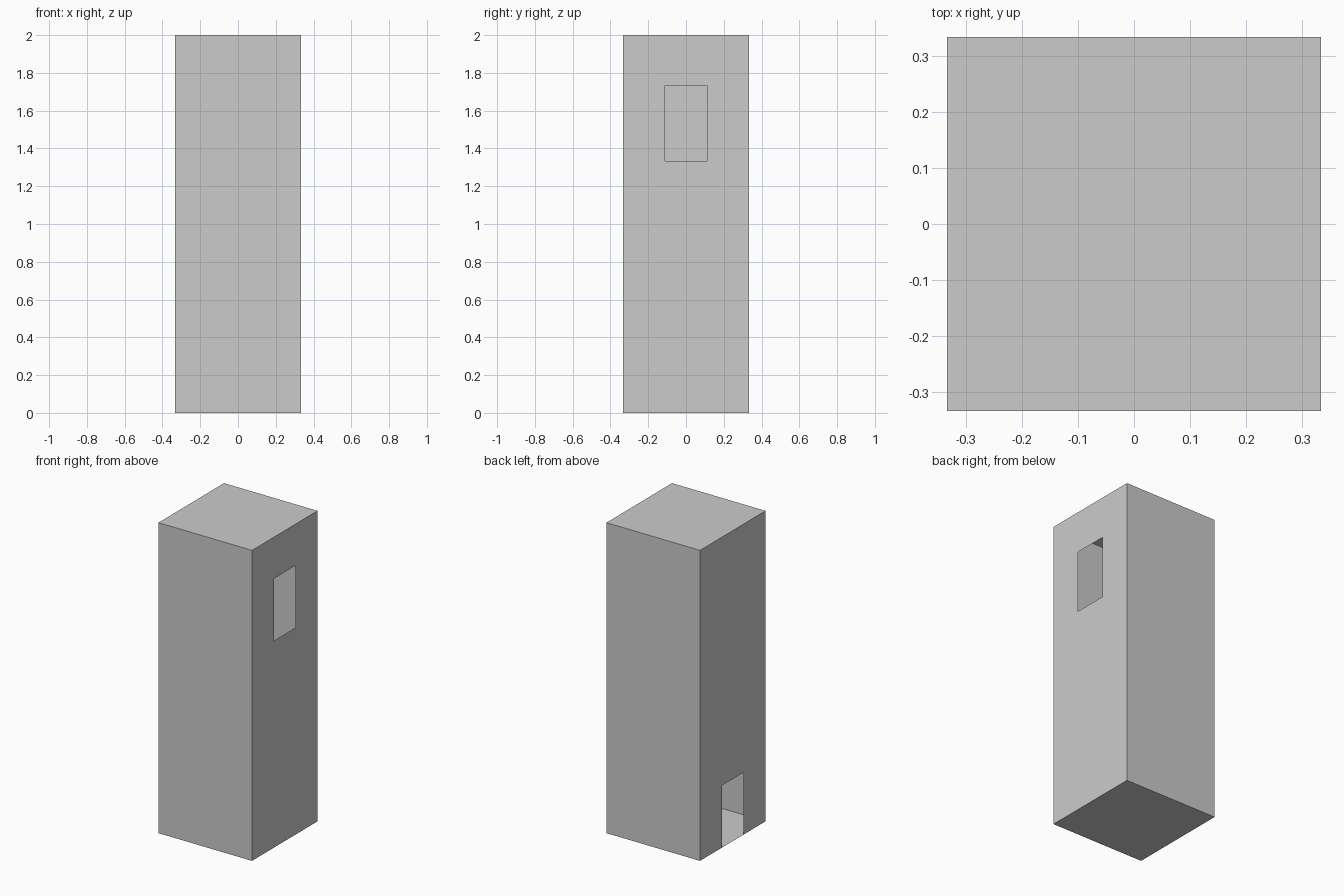
import bpy, bmesh
from mathutils import Vector, Matrix

if "Cube" in bpy.data.objects:
    bpy.data.objects.remove(bpy.data.objects["Cube"])

SIDE, HEIGHT = 2 / 3, 2.0
HALF_OPENING = 0.111


def cut_opening(bm, side, z_low, z_high):
    """Slice one x-facing wall into panels and remove the opening panel."""
    def wall():
        return [f for f in bm.faces if f.normal.x * side > 0.9]

    cuts = [((0, y, 0), (0, 1, 0)) for y in (-HALF_OPENING, HALF_OPENING)]
    cuts += [((0, 0, z), (0, 0, 1)) for z in (z_low, z_high) if z > 0]
    for point, normal in cuts:
        faces = wall()
        edges = {e for f in faces for e in f.edges}
        verts = {v for f in faces for v in f.verts}
        bmesh.ops.bisect_plane(bm, geom=faces + list(edges) + list(verts),
                               plane_co=point, plane_no=normal)
        bm.normal_update()
    panel = []
    for f in wall():
        c = f.calc_center_median()
        if abs(c.y) < HALF_OPENING and z_low < c.z < z_high:
            panel.append(f)
    bmesh.ops.delete(bm, geom=panel, context='FACES')


# Thin hollow tower shell with floor and roof
bm = bmesh.new()
bmesh.ops.create_cube(bm, size=1, matrix=Matrix.Translation((0, 0, HEIGHT / 2))
                      @ Matrix.Diagonal(Vector((SIDE, SIDE, HEIGHT, 1))))
bm.normal_update()

# High window on the right, ground-level doorway on the left
cut_opening(bm, 1, 1.333, 1.733)
cut_opening(bm, -1, 0.0, 0.4)

mesh = bpy.data.meshes.new("tower_shell")
bm.to_mesh(mesh)
bm.free()
bpy.context.collection.objects.link(bpy.data.objects.new("tower_shell", mesh))
